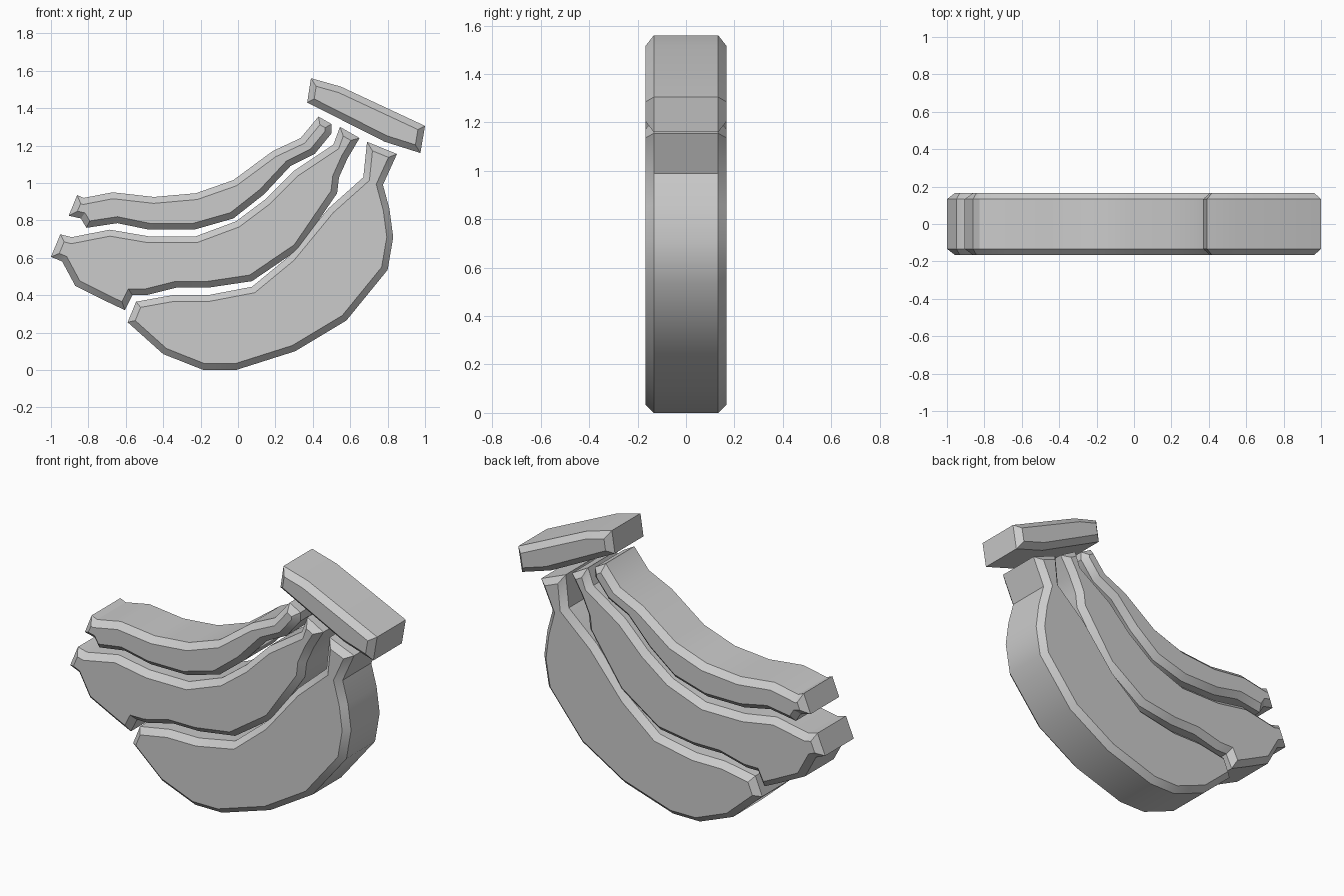
import bpy
import bmesh
import math
from mathutils import Vector

HALF_DEPTH = 0.167
CHAMFER = 0.034

cube = bpy.data.objects.get("Cube")
if cube:
    bpy.data.objects.remove(cube, do_unlink=True)

# Single plain grey
grey = bpy.data.materials.new("plain grey")
grey.use_nodes = True
grey.diffuse_color = (0.6, 0.6, 0.6, 1)
shader = next(n for n in grey.node_tree.nodes if n.type == "BSDF_PRINCIPLED")
shader.inputs["Base Color"].default_value = grey.diffuse_color


def inset_outline(points, distance):
    """Move a counter-clockwise outline inwards with mitred corners."""
    result = []
    for index, point in enumerate(points):
        before = (point - points[index - 1]).normalized()
        after = (points[(index + 1) % len(points)] - point).normalized()
        normal_before = Vector((-before.y, before.x))
        normal_after = Vector((-after.y, after.x))
        miter = normal_before + normal_after
        scale = distance / max(1 + normal_before.dot(normal_after), 0.3)
        result.append(point + miter * scale)
    return result


def chamfered_slab(name, outline):
    """Extrude a front outline along y, with chamfered front and back rims."""
    outer = [Vector(p) for p in outline]
    inner = inset_outline(outer, CHAMFER)
    shoulder = HALF_DEPTH - CHAMFER
    layers = [(inner, -HALF_DEPTH), (outer, -shoulder),
              (outer, shoulder), (inner, HALF_DEPTH)]

    bm = bmesh.new()
    rings = [[bm.verts.new((p.x, y, p.y)) for p in ring] for ring, y in layers]
    count = len(outer)
    for near, far in zip(rings, rings[1:]):
        for i in range(count):
            j = (i + 1) % count
            bm.faces.new((near[i], far[i], far[j], near[j]))
    bm.faces.new(rings[0])
    bm.faces.new(list(reversed(rings[-1])))
    bmesh.ops.recalc_face_normals(bm, faces=bm.faces)

    mesh = bpy.data.meshes.new(name)
    bm.to_mesh(mesh)
    bm.free()
    mesh.materials.append(grey)
    part = bpy.data.objects.new(name, mesh)
    bpy.context.collection.objects.link(part)

    bpy.ops.object.select_all(action="DESELECT")
    part.select_set(True)
    bpy.context.view_layer.objects.active = part
    bpy.ops.object.shade_smooth_by_angle(angle=math.radians(30))
    return part


# Each outline runs from the tip, along the belly, to the stem and back
lower_banana = [
    (-.59, .255), (-.4, .085), (-.185, 0), (-.01, 0), (.305, .1),
    (.58, .265), (.8, .535), (.83, .71), (.81, .86), (.775, .99),
    (.85, 1.155), (.69, 1.22), (.67, 1.03), (.485, .865), (.275, .61),
    (.075, .445), (-.16, .4), (-.35, .4), (-.545, .365)]

middle_banana = [
    (-1, .605), (-.94, .58), (-.87, .45), (-.7, .365), (-.605, .32),
    (-.565, .4), (-.49, .4), (-.33, .44), (-.16, .44), (.075, .475),
    (.325, .645), (.53, .945), (.54, 1.03), (.585, 1.13), (.65, 1.24),
    (.545, 1.3), (.51, 1.205), (.3, 1.065), (.15, .915), (-.01, .795),
    (-.225, .715), (-.48, .715), (-.685, .75), (-.89, .71), (-.95, .725)]

upper_banana = [
    (-.905, .825), (-.84, .81), (-.81, .76), (-.645, .785), (-.475, .75),
    (-.235, .75), (-.025, .81), (.14, .94), (.28, 1.09), (.41, 1.155),
    (.5, 1.265), (.5, 1.315), (.43, 1.355), (.335, 1.24), (.185, 1.17),
    (-.025, 1.015), (-.225, .945), (-.45, .925), (-.67, .95),
    (-.825, .92), (-.86, .935)]

# Cap block above the stems
stem_cap = [(.39, 1.56), (.37, 1.43), (.785, 1.22),
            (.975, 1.16), (1, 1.305), (.55, 1.515)]

chamfered_slab("lower_banana", lower_banana)
chamfered_slab("middle_banana", middle_banana)
chamfered_slab("upper_banana", upper_banana)
chamfered_slab("stem_cap", stem_cap)
